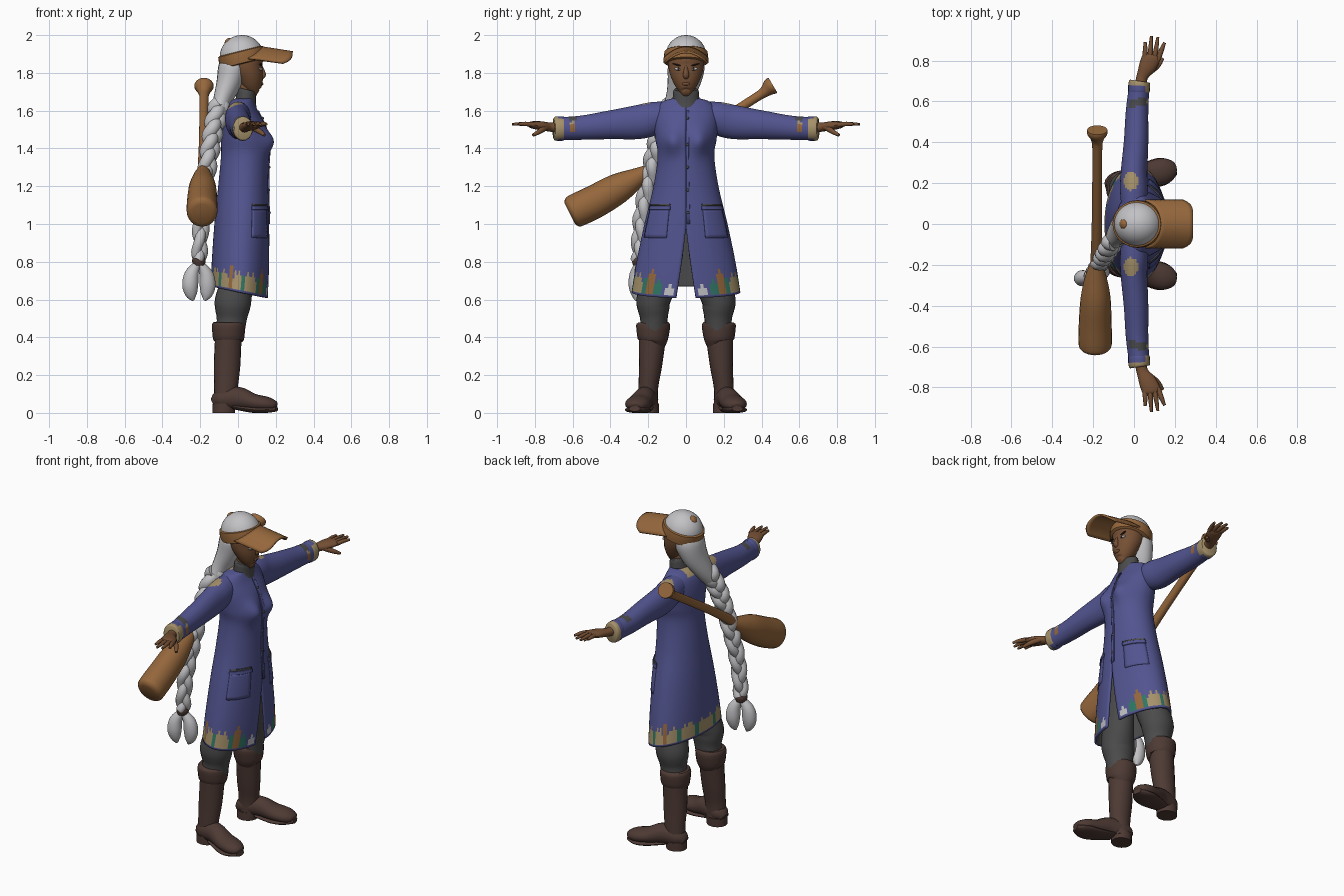
import bpy, bmesh, math, random
from itertools import groupby
from mathutils import Vector, Matrix

random.seed(4)
old = bpy.data.objects.get("Cube")
if old:
    bpy.data.objects.remove(old, do_unlink=True)


def material(name, *rgb):
    m = bpy.data.materials.new(name)
    m.use_nodes = True
    m.diffuse_color = (*rgb, 1)
    m.node_tree.nodes["Principled BSDF"].inputs["Base Color"].default_value = (*rgb, 1)
    return m


BLUE = material("coat blue", .085, .09, .28)
WHITE = material("hair white", .54, .54, .56)
SKIN = material("skin brown", .18, .08, .035)
WOOD = material("warm wood brown", .30, .135, .045)
BOOT = material("boot brown", .075, .042, .034)
GREY = material("cloth grey", .07, .07, .07)
TAN = material("patch tan", .38, .285, .145)
TEAL = material("patch teal", .03, .18, .13)
DARK = material("dark brown", .025, .015, .01)
COAT_MATS = [BLUE, TAN, TEAL, WOOD, WHITE, GREY]


def finish(name, bm, mats, rule=None, thick=0, angle=45):
    """Turn a bmesh into a smooth object; rule picks a material per face."""
    bmesh.ops.recalc_face_normals(bm, faces=bm.faces)
    if rule:
        for f in bm.faces:
            f.material_index = rule(f.calc_center_median(), f.normal)
    me = bpy.data.meshes.new(name)
    bm.to_mesh(me)
    bm.free()
    for m in mats:
        me.materials.append(m)
    me.shade_smooth()
    me.set_sharp_from_angle(angle=math.radians(angle))
    ob = bpy.data.objects.new(name, me)
    bpy.context.collection.objects.link(ob)
    if thick:
        mod = ob.modifiers.new("thickness", 'SOLIDIFY')
        mod.thickness = thick
        mod.offset = -1
    return ob


def smooth(rows, steps):
    """Catmull-Rom interpolation through rows of numbers."""
    out = []
    for i in range(len(rows) - 1):
        a, b, c, d = rows[max(i - 1, 0)], rows[i], rows[i + 1], rows[min(i + 2, len(rows) - 1)]
        for k in range(steps):
            t = k / steps
            out.append([q + .5 * t * (r - p + t * (2 * p - 5 * q + 4 * r - s + t * (3 * (q - r) + s - p)))
                        for p, q, r, s in zip(a, b, c, d)])
    return out + [list(rows[-1])]


def grid_faces(bm, rings, closed):
    n = len(rings[0])
    for a, b in zip(rings, rings[1:]):
        for j in range(n if closed else n - 1):
            k = (j + 1) % n
            bm.faces.new((a[j], a[k], b[k], b[j]))


def sweep(name, rows, mats, side=1, ref=(1, 0, 0), n=20, steps=4, rule=None):
    """Elliptical tube through rows of (x, y, z, radius along ref, other radius)."""
    rows = smooth(rows, steps)
    pts = [Vector((r[0], r[1] * side, r[2])) for r in rows]
    bm, rings = bmesh.new(), []
    for i, (p, r) in enumerate(zip(pts, rows)):
        t = (pts[min(i + 1, len(pts) - 1)] - pts[max(i - 1, 0)]).normalized()
        u = Vector(ref)
        u = (u - t * u.dot(t)).normalized()
        v = t.cross(u)
        ring = [2 * math.pi * j / n for j in range(n)]
        rings.append([bm.verts.new(p + u * r[3] * math.cos(a) + v * r[4] * math.sin(a)) for a in ring])
    grid_faces(bm, rings, True)
    bm.faces.new(rings[0])
    bm.faces.new(rings[-1])
    return finish(name, bm, mats, rule)


def ball(name, centre, size, mat, turn=0):
    bm = bmesh.new()
    bmesh.ops.create_uvsphere(bm, u_segments=20, v_segments=12, radius=1,
                              matrix=Matrix.Translation(centre) @ Matrix.Rotation(turn, 4, 'X')
                              @ Matrix.Diagonal((*size, 1)))
    return finish(name, bm, [mat])


# Coat body: height, back x, front x, half width
coat = smooth([(1.665, -.01, .085, .07), (1.65, -.045, .085, .12), (1.61, -.075, .1, .16),
               (1.54, -.09, .135, .17), (1.45, -.09, .155, .162), (1.36, -.09, .162, .15),
               (1.2, -.105, .16, .172), (1, -.125, .165, .22), (.8, -.138, .165, .262),
               (.64, -.145, .16, .288)], 8)


def coat_point(angle, z, out=0):
    a, b = next(((p, q) for p, q in zip(coat, coat[1:]) if q[0] <= z + 1e-6), coat[-2:])
    t = (a[0] - z) / (a[0] - b[0])
    x0, x1, hy = [p + (q - p) * t for p, q in zip(a[1:], b[1:])]
    x = (x0 + x1) / 2 + ((x1 - x0) / 2 + out) * math.cos(angle)
    y = (hy + out) * math.sin(angle)
    if math.cos(angle) > 0:  # chest
        x += .045 * math.exp(-((z - 1.44) / .065) ** 2 - ((abs(y) - .075) / .055) ** 2)
    drop = .2 * x * min(max((.98 - z) / .34, 0), 1)
    return Vector((x, y, z - drop))


bm, rings, COLS = bmesh.new(), [], 96
for row in coat:
    gap = .002 + .18 * max(0, (.98 - row[0]) / .34)
    angles = [gap + (2 * math.pi - 2 * gap) * j / COLS for j in range(COLS + 1)]
    rings.append([bm.verts.new(coat_point(a, row[0])) for a in angles])
grid_faces(bm, rings, False)
# Coloured hem patches, ordered from the front opening to the back, each with a rounded top
pattern = "BWWWBGGGOOOGGTTTTTTTGGTTTTTOOTTTTTGGTTTTTTGGTTTT"
base = {"B": 0, "W": 3, "G": 4, "O": 6, "T": 5}
tops = []
for key, run in groupby(pattern):
    width = len(list(run))
    for k in range(width):
        edge = width > 2 and k in (0, width - 1)
        tops.append(base[key] - edge - (key == "T" and random.random() < .3))
bm.faces.ensure_lookup_table()
for i, f in enumerate(bm.faces):
    row, col = len(coat) - 2 - i // COLS, i % COLS
    col = min(col, COLS - 1 - col)
    if 1 <= row <= tops[col]:
        f.material_index = "BTGOW".index(pattern[col])
    c = f.calc_center_median()
    if c.z > 1.63 and c.x < 0 and abs(c.y) < .06:
        f.material_index = 1
body = finish("coat", bm, COAT_MATS, thick=.012)
body.modifiers[0].material_offset = len(COAT_MATS) - 1  # grey lining


# Pockets, flaps, front placket and buttons lie on the coat surface
def coat_plate(name, a0, a1, z0, z1, out, mat):
    bm = bmesh.new()
    rings = [[bm.verts.new(coat_point(a0 + (a1 - a0) * j / 8, z0 + (z1 - z0) * i / 8, out))
              for j in range(9)] for i in range(9)]
    grid_faces(bm, rings, False)
    ob = finish(name, bm, [mat], thick=.009)
    ob.modifiers[0].offset = 0


for s, label in ((1, "left"), (-1, "right")):
    coat_plate(label + "_pocket", s * .45, s * 1.2, .93, 1.08, 0, BLUE)
    coat_plate(label + "_pocket_flap", s * .42, s * 1.22, 1.075, 1.095, .005, BLUE)
    coat_plate(label + "_pocket_slit", s * .44, s * 1.2, 1.096, 1.106, .002, GREY)
coat_plate("front_placket", .01, .1, 1.0, 1.6, .001, BLUE)
for i, z in enumerate((1.56, 1.42, 1.3, 1.18, 1.06)):
    ball(f"button_{i + 1}", coat_point(.05, z, .004), (.006, .008, .008), GREY)


# Sleeve colours: shoulder patch, small front patches and a grey band on top of the wrist
def sleeve_rule(c, n):
    y = abs(c.y)
    if ((c.x + .015) / .036) ** 2 + ((y - .21) / .045) ** 2 < 1 and n.z > .3:
        return 1
    if .575 < y < .615 and n.z > .55:
        return 5
    if .585 < y < .61 and n.x > .5:
        return 1 if n.z > .3 else 3 if abs(n.z) < .25 else 0
    return 0


def cuff_rule(c, n):
    return 1 if n.x > .6 or abs(c.y) > .68 else 0


for s, label in ((1, "left"), (-1, "right")):
    # Arms
    sweep(label + "_sleeve", [(0, .07, 1.585, .06, .065), (0, .16, 1.562, .068, .086),
                              (0, .25, 1.54, .065, .09), (.01, .4, 1.525, .06, .076),
                              (.015, .55, 1.51, .055, .064), (.025, .67, 1.505, .05, .06)],
          COAT_MATS, s, rule=sleeve_rule, steps=10, n=36)
    sweep(label + "_cuff", [(.024, .645, 1.505, .05, .058), (.024, .65, 1.505, .053, .064),
                            (.026, .69, 1.505, .053, .064), (.027, .7, 1.505, .046, .056)],
          COAT_MATS, s, steps=3, rule=cuff_rule)
    sweep(label + "_wrist", [(.03, .67, 1.51, .03, .03), (.04, .72, 1.513, .028, .024),
                             (.065, .77, 1.52, .042, .024), (.085, .815, 1.525, .045, .019),
                             (.09, .83, 1.525, .036, .012)], [SKIN], s, n=16)
    for i, (x0, x1, y1) in enumerate(((.055, .055, .892), (.076, .085, .92), (.097, .117, .915), (.118, .15, .888))):
        sweep(f"{label}_finger_{i + 1}", [(x0, .805, 1.525, .013, .013), ((x0 + x1) / 2, .85, 1.53, .012, .012),
                                          (x1, y1, 1.528, .007, .007)], [SKIN], s, n=10)
    sweep(label + "_thumb", [(.07, .74, 1.515, .015, .018), (.115, .775, 1.49, .014, .014),
                             (.14, .81, 1.47, .008, .008)], [SKIN], s, n=10)
    # Legs and boots
    sweep(label + "_trouser_leg", [(.01, .08, 1.05, .065, .075), (.01, .105, .85, .072, .09),
                                   (-.005, .145, .7, .085, .098), (-.025, .172, .6, .096, .09),
                                   (-.03, .172, .55, .092, .084), (-.033, .17, .5, .08, .073),
                                   (-.04, .172, .43, .075, .07)], [GREY], s)
    sweep(label + "_boot_cuff", [(-.05, .177, .38, .07, .07), (-.05, .176, .39, .082, .08),
                                 (-.05, .174, .46, .088, .09), (-.05, .174, .48, .08, .08)], [BOOT], s, steps=3)
    sweep(label + "_boot_shaft", [(-.05, .176, .43, .07, .075), (-.058, .188, .25, .07, .061),
                                  (-.064, .2, .13, .062, .052), (-.07, .2, .03, .06, .053)], [BOOT], s)
    sweep(label + "_boot_foot", [(-.13, .195, .05, .03, .025), (-.09, .2, .07, .054, .055),
                                 (0, .22, .078, .055, .06), (.08, .243, .056, .064, .046),
                                 (.15, .26, .046, .064, .04), (.192, .27, .038, .042, .028),
                                 (.203, .272, .034, .018, .014)], [BOOT], s, ref=(0, 1, 0))
    sweep(label + "_heel", [(-.075, .2, 0, .06, .057), (-.075, .2, .05, .06, .057)], [BOOT], s)
    sweep(label + "_sole", [(-.02, .215, .03, .045, .012), (.08, .243, .017, .066, .017),
                            (.15, .26, .017, .066, .017), (.205, .272, .022, .03, .014)],
          [BOOT], s, ref=(0, 1, 0))

# Neck, collar and face
sweep("neck", [(.035, 0, 1.62, .043, .043), (.045, 0, 1.78, .043, .043)], [SKIN])
sweep("collar", [(.035, 0, 1.61, .066, .08), (.04, 0, 1.65, .055, .072), (.044, 0, 1.7, .05, .068),
                 (.046, 0, 1.712, .045, .062)], [GREY])
sweep("face", [(.105, 0, 1.693, .016, .018), (.093, 0, 1.703, .034, .034), (.077, 0, 1.74, .057, .062),
               (.062, 0, 1.79, .073, .084), (.045, 0, 1.84, .088, .094), (.04, 0, 1.89, .09, .094)], [SKIN], n=24)
sweep("nose", [(.122, 0, 1.835, .008, .008), (.132, 0, 1.79, .016, .016), (.126, 0, 1.77, .006, .012)],
      [SKIN], n=12)
ball("lips", (.124, 0, 1.742), (.01, .022, .009), SKIN)
for s, label in ((1, "left"), (-1, "right")):
    ball(label + "_eye", (.118, s * .042, 1.82), (.01, .02, .008), WHITE, s * .2)
    ball(label + "_pupil", (.125, s * .04, 1.82), (.005, .007, .008), DARK)
    ball(label + "_eyebrow", (.12, s * .045, 1.842), (.008, .026, .004), DARK, s * .25)

# Hair dome above the headband, hair falling behind, and the tilted headband
dome = [math.pi / 2 * k / 10 for k in range(10)] + [1.55]
sweep("hair_crown", [(.02 - .026 * math.sin(a), 0, 1.885 + .112 * math.sin(a), .117 * math.cos(a),
                      .11 * math.cos(a)) for a in dome], [WHITE], n=32, steps=1)
sweep("back_hair", [(-.02, 0, 1.86, .07, .09), (-.028, 0, 1.82, .078, .097), (-.05, -.015, 1.74, .066, .085),
                    (-.085, -.05, 1.65, .048, .062), (-.11, -.1, 1.56, .04, .042)], [WHITE])
sweep("headband", [(.029, 0, 1.85, .113, .107), (.028, 0, 1.854, .121, .114), (.02, 0, 1.885, .125, .117),
                   (.013, 0, 1.912, .122, .114), (.012, 0, 1.916, .114, .108)], [WOOD], n=32, steps=1)
ball("crown_ornament", (-.042, 0, 1.957), (.029, .029, .029), WOOD)
bm, rings = bmesh.new(), []
for i in range(9):
    ring = []
    for j in range(21):
        q, t = j / 10 - 1, i / 8
        inner = .02 + .11 * math.sqrt(1 - (.95 * q) ** 2)
        x = inner + (.29 - .05 * q ** 6 - inner) * t
        ring.append(bm.verts.new((x, .12 * q, 1.94 - .025 * t - .06 * q * q)))
    rings.append(ring)
grid_faces(bm, rings, False)
finish("visor_brim", bm, [WOOD], thick=.012)

# Three-strand braid, tie and two tuft locks
path = smooth([(-.095, -.07, 1.64), (-.125, -.125, 1.52), (-.15, -.165, 1.38), (-.175, -.205, 1.2),
               (-.195, -.24, 1.0), (-.205, -.25, .81)], 14)
for k in range(3):
    rows = []
    for i, (x, y, z) in enumerate(path):
        ph, taper = i * .27 + k * 2 * math.pi / 3, 1 - .3 * i / len(path)
        w, d = .026 * taper * math.sin(ph), .015 * taper * math.sin(2 * ph)
        rows.append((x + w * .7 + d * .7, y + w * .7 - d * .7, z, .037 * taper, .037 * taper))
    sweep(f"braid_strand_{k + 1}", rows, [WHITE], n=12, steps=1)
sweep("braid_tie", [(-.205, -.25, .825, .03, .03), (-.207, -.25, .805, .036, .036),
                    (-.207, -.25, .78, .03, .03)], [BOOT])
for s, label in ((1, "front"), (-1, "back")):
    sweep(label + "_tuft_lock", [(-.207 + s * .008, -.25, .79, .018, .02),
                                 (-.207 + s * .038, -.25 + s * .012, .735, .037, .036),
                                 (-.207 + s * .046, -.25 + s * .016, .675, .042, .038),
                                 (-.207 + s * .04, -.25 + s * .014, .625, .03, .025),
                                 (-.207 + s * .03, -.25 + s * .012, .595, .006, .006)], [WHITE])

# Paddle slung across the back
sweep("paddle_handle", [(-.18, .46, 1.735, .05, .045), (-.18, .445, 1.725, .05, .045), (-.18, .41, 1.695, .03, .028),
                        (-.18, .34, 1.65, .024, .024), (-.182, .0, 1.43, .025, .025),
                        (-.185, -.22, 1.275, .03, .03)], [WOOD])
sweep("paddle_blade", [(-.185, -.19, 1.29, .028, .028), (-.187, -.26, 1.245, .053, .053),
                       (-.188, -.36, 1.188, .073, .08), (-.19, -.48, 1.12, .08, .088),
                       (-.19, -.58, 1.072, .082, .088), (-.19, -.605, 1.06, .074, .08),
                       (-.19, -.615, 1.055, .055, .06)], [WOOD], n=24)
